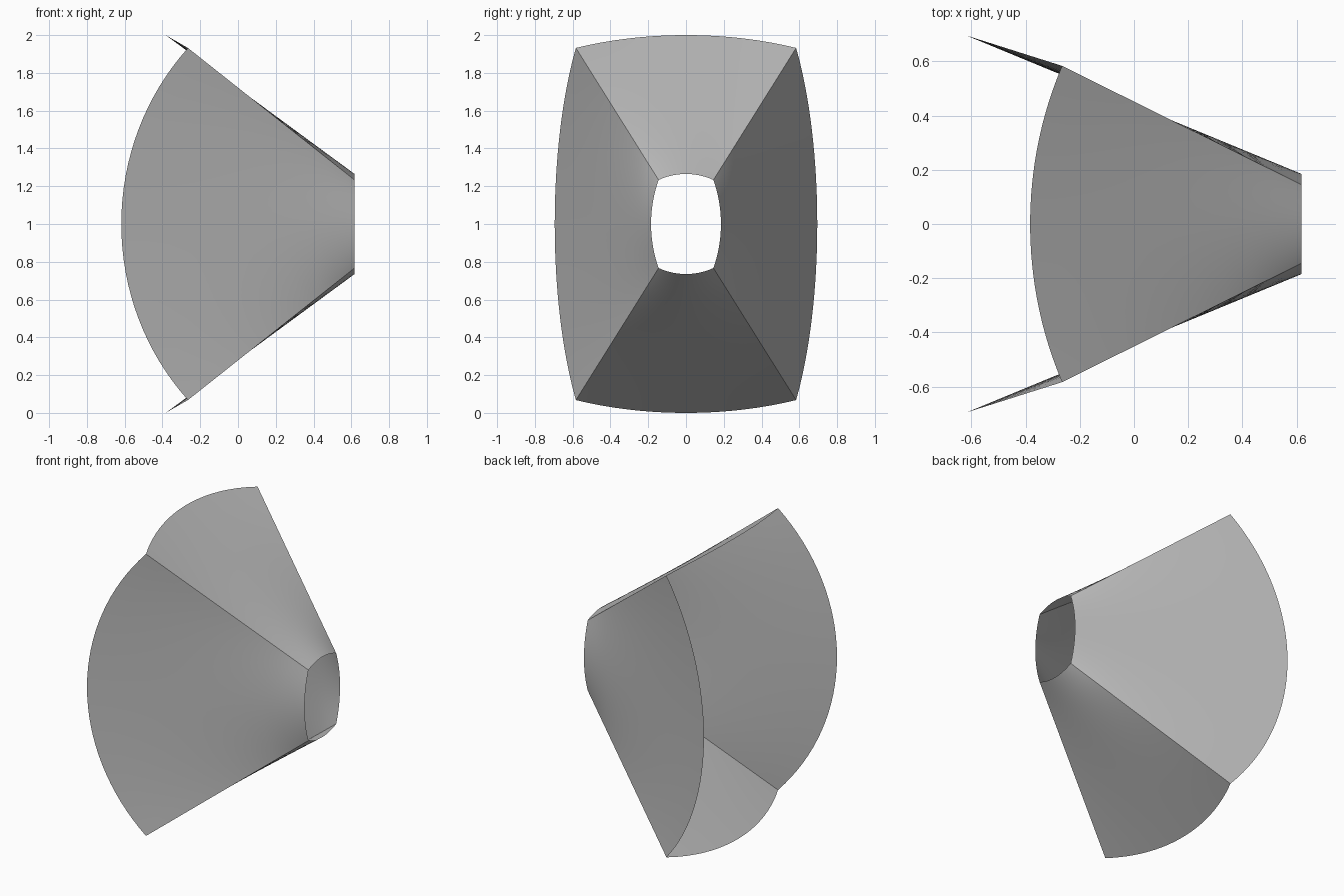
import bpy, bmesh, math
from mathutils import Vector

cube = bpy.data.objects.get("Cube")
if cube:
    bpy.data.objects.remove(cube, do_unlink=True)

GREY = (0.5, 0.5, 0.5, 1)
mat = bpy.data.materials.new("plain grey")
mat.use_nodes = True
mat.diffuse_color = GREY
mat.node_tree.nodes["Principled BSDF"].inputs["Base Color"].default_value = GREY

ACROSS, ALONG = 32, 10
AXIS = Vector((0, 0, 1))


def arc(start, middle, end):
    """Points of the circular arc through three symmetric points."""
    chord_mid = (start + end) / 2
    half = (end - start) / 2
    rise = middle - chord_mid
    radius = (half.length_squared + rise.length_squared) / (2 * rise.length)
    sweep = math.asin(half.length / radius)
    centre = middle - rise.normalized() * radius
    points = []
    for i in range(ACROSS + 1):
        a = sweep * (2 * i / ACROSS - 1)
        points.append(centre + radius * (half.normalized() * math.sin(a)
                                         + rise.normalized() * math.cos(a)))
    return points


def panel(name, throat, mouth):
    """Straight loft from the throat arc to the mouth arc, facing outward."""
    bm = bmesh.new()
    t_pts, m_pts = arc(*throat), arc(*mouth)
    rows = [[bm.verts.new(t.lerp(m, j / ALONG)) for t, m in zip(t_pts, m_pts)]
            for j in range(ALONG + 1)]
    for r0, r1 in zip(rows, rows[1:]):
        for i in range(ACROSS):
            bm.faces.new((r0[i], r0[i + 1], r1[i + 1], r1[i])).smooth = True
    bm.normal_update()
    face = bm.faces[:][len(bm.faces) // 2]
    outward = face.calc_center_median() - AXIS
    outward.x = 0
    if face.normal.dot(outward) < 0:
        bmesh.ops.reverse_faces(bm, faces=bm.faces[:])
    mesh = bpy.data.meshes.new(name)
    bm.to_mesh(mesh)
    bm.free()
    mesh.materials.append(mat)
    bpy.context.collection.objects.link(bpy.data.objects.new(name, mesh))


def corner(x, y, z, sy, sz):
    return AXIS + Vector((x, y * sy, z * sz))


# Corners of the small throat and the wide mouth, measured from the axis
THROAT = (0.617, 0.145, 0.233)
MOUTH = (-0.265, 0.583, 0.932)

for s, side, level in ((-1, "right", "bottom"), (1, "left", "top")):
    # Tall side walls, bulging sideways with a deep curved mouth
    panel(side + ("_front_wall" if s < 0 else "_back_wall"),
          (corner(*THROAT, s, -1), corner(0.617, 0.185, 0, s, 1), corner(*THROAT, s, 1)),
          (corner(*MOUTH, s, -1), corner(-0.618, 0.695, 0, s, 1), corner(*MOUTH, s, 1)))
    # Top and bottom walls, with a shallower curved mouth
    panel(level + "_wall",
          (corner(*THROAT, -1, s), corner(0.617, 0, 0.265, 1, s), corner(*THROAT, 1, s)),
          (corner(*MOUTH, -1, s), corner(-0.383, 0, 1, 1, s), corner(*MOUTH, 1, s)))
